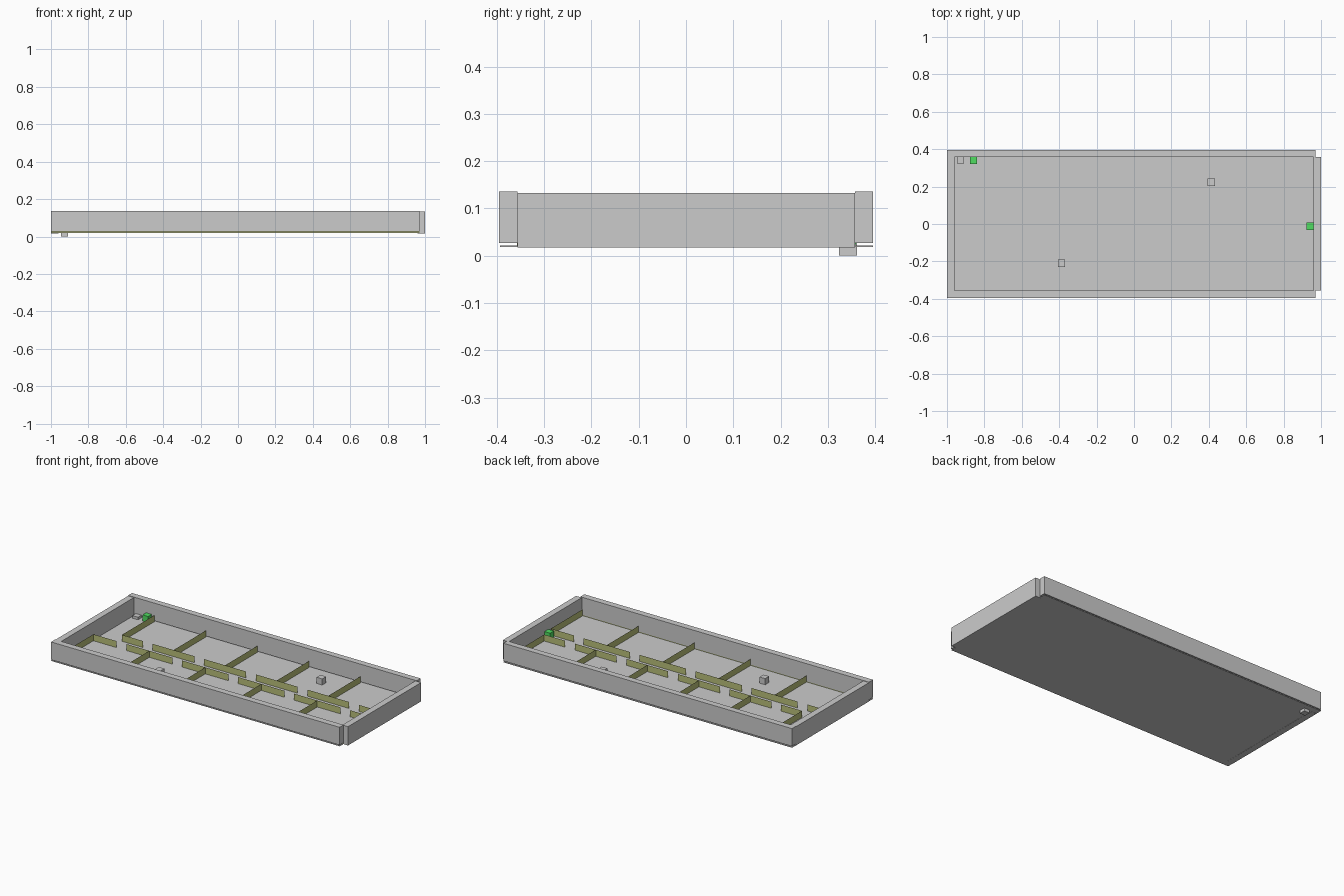
import bpy

if "Cube" in bpy.data.objects:
    bpy.data.objects.remove(bpy.data.objects["Cube"])


def material(name, colour):
    m = bpy.data.materials.new(name)
    m.diffuse_color = colour
    m.use_nodes = True
    m.node_tree.nodes["Principled BSDF"].inputs["Base Color"].default_value = m.diffuse_color
    return m


OLIVE = material("olive", (0.48, 0.52, 0.19, 1))
GREEN = material("green", (0.08, 0.72, 0.12, 1))


def make(name, verts, faces, mat=None):
    me = bpy.data.meshes.new(name)
    me.from_pydata(verts, [], faces)
    ob = bpy.data.objects.new(name, me)
    bpy.context.collection.objects.link(ob)
    if mat:
        me.materials.append(mat)
    return ob


def box(name, x0, x1, y0, y1, z0, z1, mat=None):
    v = [(x, y, z) for z in (z0, z1) for x, y in
         ((x0, y0), (x1, y0), (x1, y1), (x0, y1))]
    f = [(3, 2, 1, 0), (4, 5, 6, 7)]
    f += [(i, (i + 1) % 4, (i + 1) % 4 + 4, i + 4) for i in range(4)]
    return make(name, v, f, mat)


def cube(name, x, y, z, mat=None, s=0.019):
    return box(name, x - s, x + s, y - s, y + s, z - s, z + s, mat)


def panel(name, x0, y0, x1, y1):
    # thin upright sheet between two floor points
    z0, z1 = 0.022, 0.062
    return make(name, [(x0, y0, z0), (x1, y1, z0), (x1, y1, z1), (x0, y0, z1)],
                [(0, 1, 2, 3)], OLIVE)


def room_row(name, x_start, width, y_hall, y_outer, door=0.067):
    # five rooms: cross walls, plus hall walls with a doorway mid-room
    edges = [x_start + width * i for i in range(6)]
    for x in edges:
        panel(name + "_cross_wall", x, y_hall, x, y_outer)
    for a, b in zip(edges, edges[1:]):
        mid = (a + b) / 2
        panel(name + "_hall_wall", a, y_hall, mid - door / 2, y_hall)
        panel(name + "_hall_wall", mid + door / 2, y_hall, b, y_hall)


# floor and outer shell
box("floor", -1.0, 0.97, -0.393, 0.395, 0.018, 0.022)
box("front_wall", -1.0, 0.97, -0.395, -0.356, 0.027, 0.136)
box("back_wall", -1.0, 0.97, 0.357, 0.395, 0.027, 0.136)
box("left_wall", -1.0, -0.961, -0.356, 0.357, 0.017, 0.133)
box("right_wall", 0.961, 1.0, -0.356, 0.357, 0.017, 0.133)

# interior partitions
room_row("back_room", -0.82, 0.352, 0.04, 0.357)
room_row("front_room", -0.955, 0.382, -0.046, -0.357)
panel("front_lining", -1.0, -0.358, 0.97, -0.358)

# small marker blocks
cube("block_right", 0.413, 0.223, 0.043)
cube("block_left", -0.388, -0.21, 0.043)
cube("corner_block", -0.928, 0.343, 0.019)
cube("green_block_left", -0.858, 0.341, 0.043, GREEN)
cube("green_block_right", 0.942, -0.012, 0.043, GREEN)
